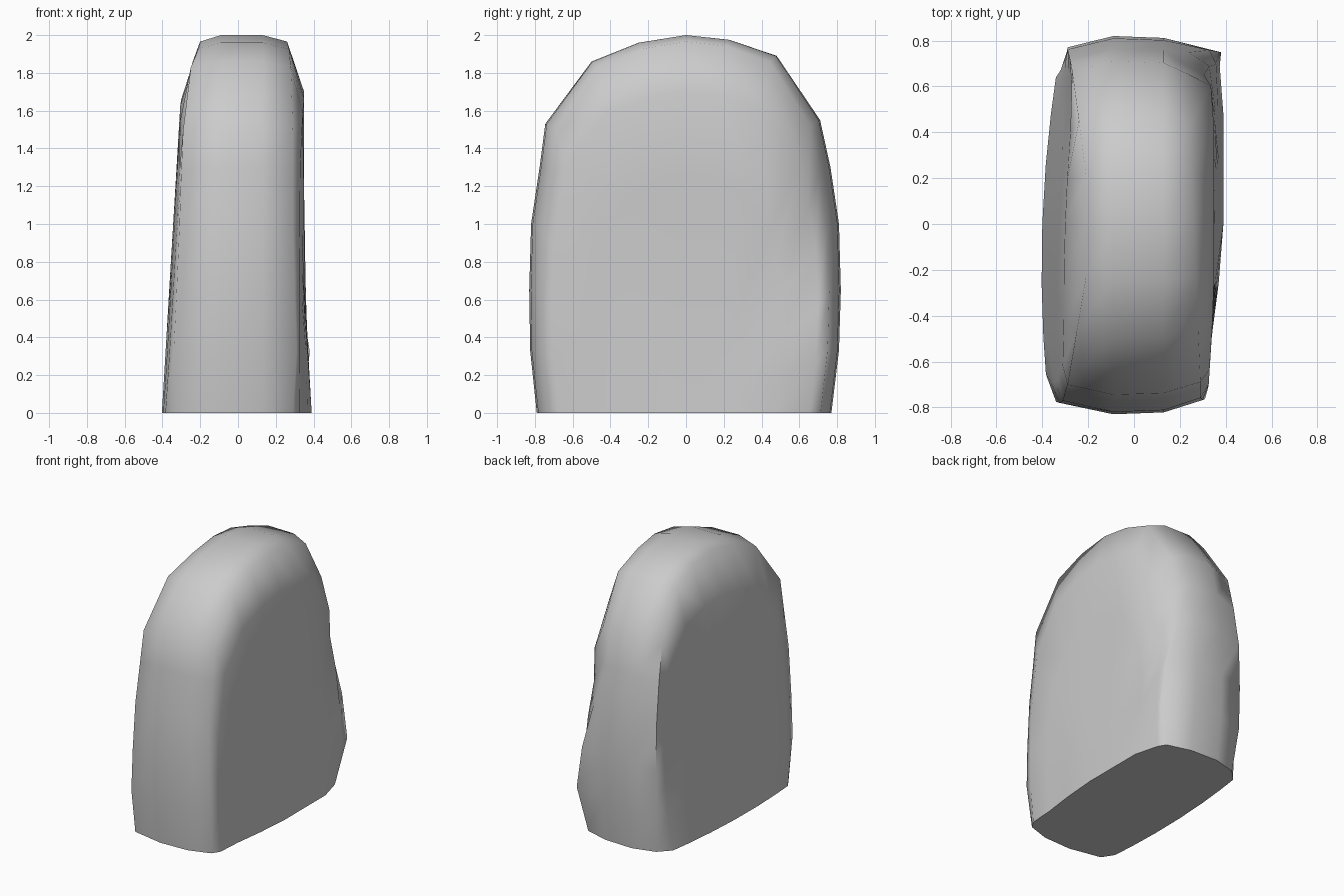
import bpy, bmesh, math

if "Cube" in bpy.data.objects:
    bpy.data.objects.remove(bpy.data.objects["Cube"])

# Arch outline seen from the side: y, z, left rim x, right rim x
ARCH = [
    (-.79, 0, -.33, .29), (-.825, .33, -.34, .31), (-.83, .65, -.325, .30),
    (-.82, 1, -.31, .29), (-.775, 1.3, -.30, .29), (-.745, 1.53, -.29, .29),
    (-.50, 1.86, -.25, .28), (-.25, 1.96, -.21, .27), (0, 2, -.20, .26),
    (.23, 1.975, -.21, .25), (.48, 1.89, -.24, .25), (.71, 1.55, -.27, .23),
    (.765, 1.3, -.28, .20), (.81, 1, -.29, .24), (.82, .65, -.29, .33),
    (.81, .33, -.29, .38), (.77, 0, -.26, .31),
]


def left_face(y, z):
    return -.40 + .06 * z + .09 * y * y + .035 * y


def right_face(y, z):
    flare = .04 * max(0, 1 - z / .7) * min(1, max(0, 1 + 2 * y))
    waist = .3 * max(0, y - .5) * max(0, 1 - abs(z - 1.1) / .4)
    toe = .3 * max(0, y - .5) * max(0, 1 - z / .25)
    return .35 + flare - .06 * max(0, -y - .3) - waist - toe


bm = bmesh.new()


def ring(sy, sz, x_of):
    verts = []
    for y, z, xl, xr in ARCH:
        y, z = y * sy, z * sz
        verts.append(bm.verts.new((x_of(y, z, xl, xr), y, z)))
    return verts


# Arch rings lofted from the left face across the rim to the right face
left = lambda y, z, xl, xr: left_face(y, z)
right = lambda y, z, xl, xr: right_face(y, z)
rings = [ring(s, s, left) for s in (.33, .62, .83)]
rings += [
    ring(.94, .983, lambda y, z, xl, xr: xl),
    ring(1, 1, lambda y, z, xl, xr: -.09),
    ring(.99, 1, lambda y, z, xl, xr: .13),
    ring(.925, .983, lambda y, z, xl, xr: xr),
]
rings += [ring(s, s, right) for s in (.85, .62, .33)]
for a, b in zip(rings, rings[1:]):
    for i in range(len(ARCH) - 1):
        bm.faces.new((a[i], a[i + 1], b[i + 1], b[i]))

# Centres of the two broad faces
centres = [bm.verts.new((f(0, 0), 0, 0)) for f in (left_face, right_face)]
for c, r in zip(centres, (rings[0], rings[-1])):
    for i in range(len(ARCH) - 1):
        bm.faces.new((c, r[i], r[i + 1]))

# Flat base
base = [centres[0]] + [r[0] for r in rings] + [centres[1]]
base += [r[-1] for r in reversed(rings)]
bm.faces.new(base)
bmesh.ops.recalc_face_normals(bm, faces=bm.faces[:])

mesh = bpy.data.meshes.new("standing_stone")
bm.to_mesh(mesh)
bm.free()
stone = bpy.data.objects.new("standing_stone", mesh)
bpy.context.collection.objects.link(stone)
bpy.context.view_layer.objects.active = stone
stone.select_set(True)
bpy.ops.object.shade_smooth_by_angle(angle=math.radians(72))
